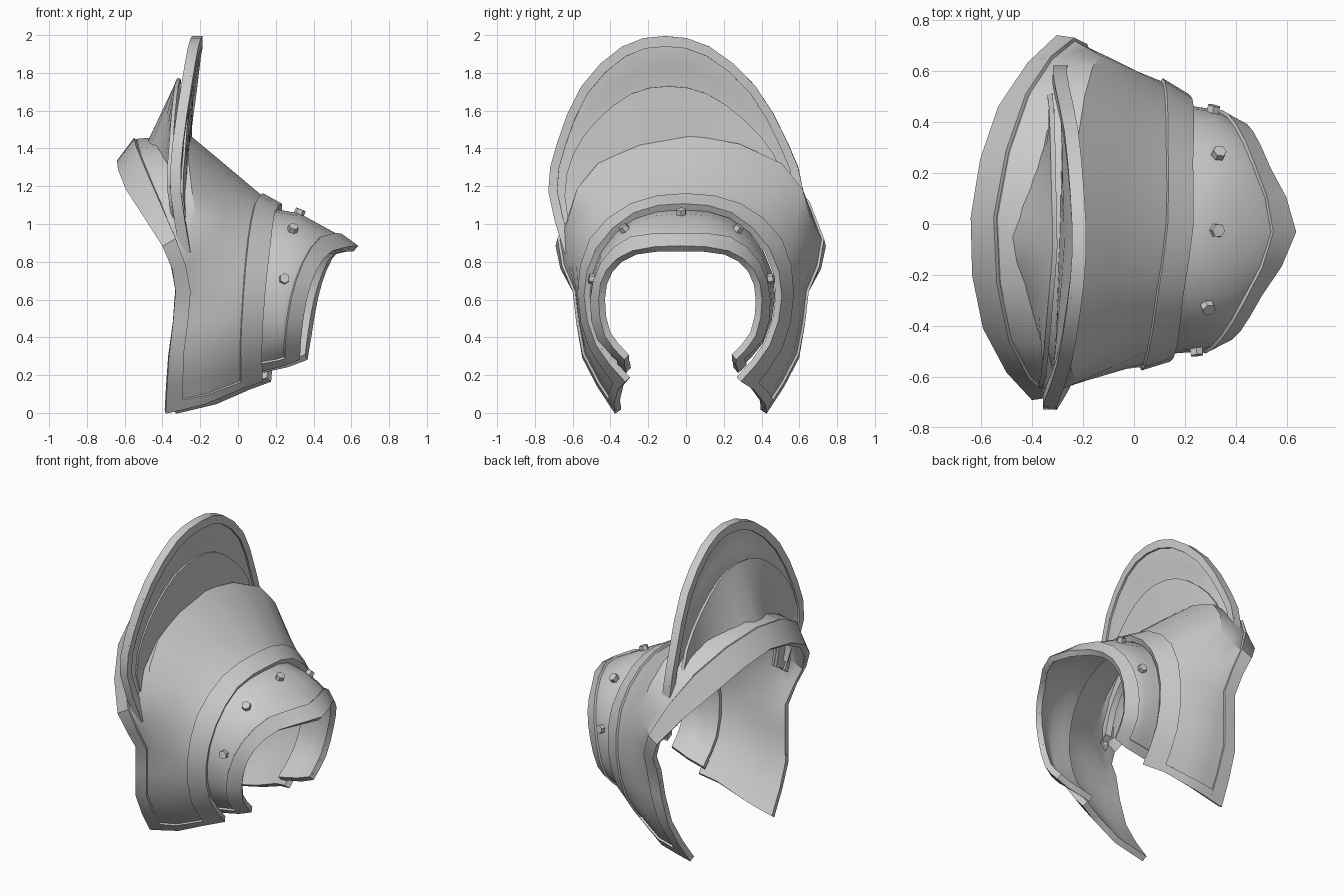
import bpy
import bmesh
import math
from mathutils import Vector

cube = bpy.data.objects.get("Cube")
if cube:
    bpy.data.objects.remove(cube, do_unlink=True)

steel = bpy.data.materials.new("grey_steel")
steel.use_nodes = True
GREY = (0.6, 0.6, 0.6, 1)
steel.diffuse_color = GREY
steel.node_tree.nodes["Principled BSDF"].inputs["Base Color"].default_value = GREY


def finish(name, bm):
    mesh = bpy.data.meshes.new(name)
    bm.to_mesh(mesh)
    bm.free()
    mesh.materials.append(steel)
    obj = bpy.data.objects.new(name, mesh)
    bpy.context.collection.objects.link(obj)
    return obj


def arch(half, centre, shear, lean=0):
    """Mirror half an arch (lower end to crown) front to back."""
    def side(s):
        return [Vector((x + s * shear * y, centre + lean * (z - 1.2) + s * y, z)) for x, y, z in half]
    return side(-1) + side(1)[-2::-1]


def along(ring, v):
    """Smooth point on an arch, v counted in key points."""
    last = len(ring) - 1
    i = min(int(v), last - 1)
    t = v - i
    b, c = ring[i], ring[i + 1]
    a = ring[i - 1] if i > 0 else b * 2 - c
    d = ring[i + 2] if i + 2 <= last else c * 2 - b
    return b + ((c - a) + ((a * 2 - b * 5 + c * 4 - d) + (b * 3 - a - c * 3 + d) * t) * t) * t / 2


def surface(rings, u, v):
    i = min(int(u), len(rings) - 2)
    return along(rings[i], v).lerp(along(rings[i + 1], v), u - i)


def span(start, end, step):
    inner = [k * step for k in range(40) if start + 0.01 < k * step < end - 0.01]
    return [start] + inner + [end]


def plate(name, rings, thick, u=None, v=None, offset=0):
    """Curved plate over part of the surface lofted through the arches."""
    us = span(*(u or (0, len(rings) - 1)), 0.5)
    vs = span(*(v or (0, len(rings[0]) - 1)), 0.5)
    bm = bmesh.new()
    grid = [[bm.verts.new(surface(rings, a, b)) for b in vs] for a in us]
    for r, s in zip(grid, grid[1:]):
        for k in range(len(vs) - 1):
            bm.faces.new((r[k], s[k], s[k + 1], r[k + 1]))
    obj = finish(name, bm)
    mod = obj.modifiers.new("thickness", "SOLIDIFY")
    mod.thickness = thick
    mod.offset = offset
    # Thickness first, so that the rims stay crisp when shaded
    bpy.ops.object.select_all(action="DESELECT")
    obj.select_set(True)
    bpy.context.view_layer.objects.active = obj
    bpy.ops.object.modifier_apply(modifier=mod.name)
    bpy.ops.object.shade_smooth_by_angle(angle=math.radians(30))


def trim(name, rings, u=None, v=None):
    """Raised strip on the outside of a plate."""
    plate(name, rings, .026, u, v, offset=1)


# Shoulder shell, from neck edge to arm edge
neck = arch([(-.36, .38, .01), (-.33, .55, .3), (-.29, .60, .65),
             (-.35, .69, .88), (-.545, .42, 1.17), (-.62, 0, 1.32)], .025, .07)
fold = arch([(-.27, .38, .03), (-.25, .55, .32), (-.21, .60, .65),
             (-.28, .68, .92), (-.44, .47, 1.28), (-.53, 0, 1.44)], .025, .07)
crown = arch([(-.15, .38, .06), (-.12, .54, .33), (-.12, .59, .65),
              (-.18, .63, 1.02), (-.23, .48, 1.31), (-.26, 0, 1.46)], .02, .07)
band = arch([(.03, .34, .14), (.04, .49, .35), (.06, .55, .63),
             (.08, .49, .91), (.1, .28, 1.09), (.12, 0, 1.14)], 0, .07)
arm = arch([(.14, .29, .18), (.15, .44, .37), (.17, .50, .62),
            (.19, .44, .86), (.2, .25, 1.04), (.22, 0, 1.085)], -.015, .07)
shell = [neck, fold, crown, band, arm]
plate("shoulder_shell", shell, .025)
trim("neck_trim", shell, u=(0, 1))
trim("arm_band", shell, u=(3, 4))
trim("front_lower_trim", shell, v=(0, .18))
trim("back_lower_trim", shell, v=(9.82, 10))

# Arm cuff with a pointed flaring lip
cuff_start = arch([(.1, .28, .23), (.11, .42, .38), (.13, .48, .62),
                   (.15, .42, .85), (.16, .25, 1.02), (.17, 0, 1.07)], -.02, .07)
cuff_mid = arch([(.23, .28, .26), (.24, .42, .39), (.26, .465, .6),
                 (.29, .42, .81), (.31, .25, .99), (.32, 0, 1.045)], -.025, .07)
cuff_fold = arch([(.26, .28, .27), (.27, .42, .40), (.30, .455, .6),
                  (.36, .40, .79), (.44, .25, .92), (.53, 0, .93)], -.03, .07)
lip = arch([(.34, .28, .3), (.35, .38, .42), (.38, .41, .6),
            (.43, .37, .75), (.5, .24, .845), (.62, 0, .865)], -.03, .07)
cuff = [cuff_start, cuff_mid, cuff_fold, lip]
plate("arm_cuff", cuff, .025)
trim("lip_trim", cuff, u=(2, 3))
trim("front_cuff_trim", cuff, v=(0, .3))
trim("back_cuff_trim", cuff, v=(9.7, 10))

# Upright neck guard with a thick rim
outer = [(-.26, .61, .84), (-.31, .675, 1.17), (-.30, .61, 1.43),
         (-.26, .46, 1.73), (-.23, .23, 1.94), (-.215, 0, 1.995)]
rim_inner = [(x, y * .93, 1.2 + (z - 1.2) * .93) for x, y, z in outer]
middle = [(-.26, .56, .88), (-.30, .59, 1.15), (-.29, .53, 1.37),
          (-.28, .39, 1.55), (-.27, .2, 1.69), (-.26, 0, 1.73)]
base = [(-.25, .51, .9), (-.28, .5, 1.08), (-.28, .42, 1.2),
        (-.28, .32, 1.29), (-.28, .18, 1.36), (-.28, 0, 1.39)]
rim = [arch(rim_inner, -.055, .03, -.07), arch(outer, -.055, .03, -.07)]
guard_foot = arch(base, -.04, .03)
middle_arch = arch(middle, -.055, .03, -.07)
plate("neck_guard", [guard_foot, middle_arch] + rim, .03)
plate("neck_guard_rim", rim, .055)

# Low reinforcing plate on the arm side of the guard
outward = Vector((.016, 0, 0))
plate("guard_lining", [[p + outward for p in ring] for ring in (guard_foot, middle_arch)], .02)

# Sloping brace behind the guard
brace_top = [(x - .05, y, z + .04) for x, y, z in middle]
brace_foot = [(x - .17 * (1 - y / .51) - .02, y * 1.08, z + .04) for x, y, z in base]
plate("guard_brace", [arch(brace_foot, -.05, .03), arch(brace_top, -.055, .03, -.07)], .02)

# Hexagonal rivets around the cuff
for n, v in enumerate((2.5, 3.8, 5, 6.2, 7.5)):
    spot = along(cuff_mid, v)
    du = surface(cuff, 1.05, v) - surface(cuff, .95, v)
    dv = along(cuff_mid, v + .05) - along(cuff_mid, v - .05)
    normal = du.cross(dv).normalized()
    bm = bmesh.new()
    bmesh.ops.create_cone(bm, cap_ends=True, segments=6, radius1=.029, radius2=.027, depth=.04)
    rivet = finish("rivet_%d" % (n + 1), bm)
    rivet.rotation_mode = "QUATERNION"
    rivet.rotation_quaternion = normal.to_track_quat("Z", "Y")
    rivet.location = spot + normal * .015
